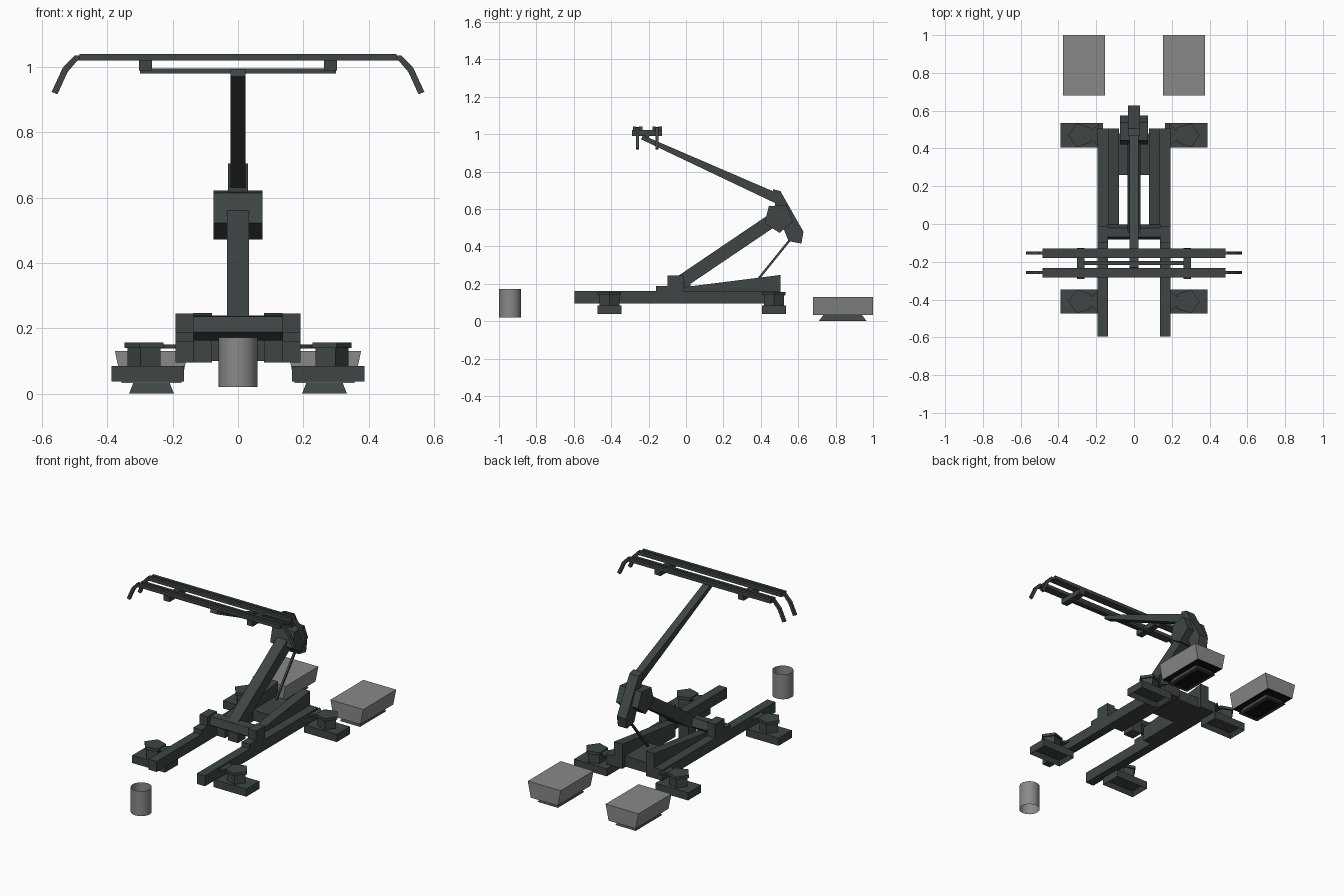
import bpy, bmesh, math
from mathutils import Vector

if "Cube" in bpy.data.objects:
    bpy.data.objects.remove(bpy.data.objects["Cube"])


def material(name, rgb):
    m = bpy.data.materials.new(name)
    m.diffuse_color = (*rgb, 1)
    m.use_nodes = True
    m.node_tree.nodes["Principled BSDF"].inputs["Base Color"].default_value = m.diffuse_color
    return m


DARK = material("dark_slate", (0.05, 0.06, 0.06))
GREY = material("mid_grey", (0.25, 0.25, 0.25))
BLACK = material("black", (0.006, 0.006, 0.006))


def finish(name, bm, *mats):
    bmesh.ops.recalc_face_normals(bm, faces=bm.faces)
    me = bpy.data.meshes.new(name)
    bm.to_mesh(me)
    bm.free()
    ob = bpy.data.objects.new(name, me)
    bpy.context.collection.objects.link(ob)
    for m in mats or (DARK,):
        me.materials.append(m)
    return ob


def prism(name, pts, axis, a, b, scale_a=1.0, mats=()):
    """Extrude a 2D profile along an axis from a to b."""
    def place(p, t):
        return {"x": (t, p[0], p[1]), "y": (p[0], t, p[1]), "z": (p[0], p[1], t)}[axis]
    bm = bmesh.new()
    c = [sum(p[i] for p in pts) / len(pts) for i in (0, 1)]
    lo = [bm.verts.new(place([c[i] + (p[i] - c[i]) * scale_a for i in (0, 1)], a)) for p in pts]
    hi = [bm.verts.new(place(p, b)) for p in pts]
    bm.faces.new(lo)
    bm.faces.new(hi)
    n = len(pts)
    for i in range(n):
        j = (i + 1) % n
        bm.faces.new((lo[i], lo[j], hi[j], hi[i]))
    return finish(name, bm, *mats)


def rect(x0, x1, y0, y1):
    return [(x0, y0), (x1, y0), (x1, y1), (x0, y1)]


def box(name, x0, x1, y0, y1, z0, z1):
    return prism(name, rect(x0, x1, y0, y1), "z", z0, z1)


def ngon(cx, cy, r, n, start):
    return [(cx + r * math.cos(math.radians(start + 360 * i / n)),
             cy + r * math.sin(math.radians(start + 360 * i / n))) for i in range(n)]


def beam(name, p, q, w, h0, h1):
    """Tapered bar in the yz plane, half width w, half heights h0 and h1."""
    p, q = Vector(p), Vector(q)
    d = (q - p).normalized()
    n = Vector((-d.y, d.x))
    return prism(name, [p + n * h0, q + n * h1, q - n * h1, p - n * h0], "x", -w, w)


for s, side in ((-1, "left"), (1, "right")):
    # base rails with pivot post, step and sloping spring housing
    box(side + "_rail", s * 0.137, s * 0.192, -0.595, 0.505, 0.095, 0.16)
    box(side + "_pivot_post", s * 0.137, s * 0.192, -0.1, -0.01, 0.15, 0.245)
    box(side + "_post_step", s * 0.137, s * 0.192, -0.16, -0.1, 0.15, 0.188)
    prism(side + "_spring_housing", [(-0.01, 0.095), (0.505, 0.095), (0.505, 0.247), (-0.01, 0.182)],
          "x", s * 0.08, s * 0.137)

    # feet with hollow undersides, five-sided insulators and brackets
    for y, end in ((-0.41, "front"), (0.47, "rear")):
        name = f"{end}_{side}_"
        foot = box(name + "foot", s * 0.165, s * 0.388, y - 0.064, y + 0.064, 0.037, 0.084)
        bm = bmesh.new()
        bm.from_mesh(foot.data)
        bm.faces.ensure_lookup_table()
        bottom = min(bm.faces, key=lambda f: f.calc_center_median().z)
        bmesh.ops.inset_region(bm, faces=[bottom], thickness=0.025, depth=0)
        bmesh.ops.translate(bm, verts=bottom.verts, vec=(0, 0, 0.025))
        bm.to_mesh(foot.data)
        bm.free()
        start = 0 if s > 0 else 180
        prism(name + "insulator", ngon(s * 0.282, y, 0.056, 5, start), "z", 0.08, 0.142)
        prism(name + "insulator_cap", ngon(s * 0.282, y, 0.066, 5, start), "z", 0.14, 0.157)
        prism(name + "bracket", [(s * 0.28, y - 0.02), (s * 0.225, y - 0.025), (s * 0.185, y - 0.06),
                                 (s * 0.185, y + 0.06), (s * 0.225, y + 0.025), (s * 0.28, y + 0.02)],
              "z", 0.138, 0.15)

    # grey roof box on a dark flared plinth
    cx = s * 0.265
    body = prism(side + "_roof_box", rect(cx - 0.112, cx + 0.112, 0.68, 1.0), "z", 0.033, 0.13, 0.82,
                 (GREY, BLACK))
    for v in body.data.vertices:
        v.co.y = 0.68 if v.co.y < 0.84 else 1.0
    for f in body.data.polygons:
        f.material_index = int(f.normal.z < -0.9)
    plinth = prism(side + "_box_plinth", rect(cx - 0.055, cx + 0.055, 0.735, 0.94), "z", 0.0, 0.034, 1.25,
                   (DARK, BLACK))
    bm = bmesh.new()
    bm.from_mesh(plinth.data)
    bottom = min(bm.faces, key=lambda f: f.calc_center_median().z)
    bmesh.ops.inset_region(bm, faces=[bottom], thickness=0.025, depth=0)
    bottom.material_index = 1
    bm.to_mesh(plinth.data)
    bm.free()

# cross pieces between the rails
prism("pivot_shaft", ngon(-0.043, 0.204, 0.042, 5, 58), "x", -0.14, 0.14)
box("pivot_lug", -0.034, 0.034, -0.05, 0.025, 0.11, 0.21)
box("rear_cross_box", -0.08, 0.08, 0.26, 0.48, 0.1, 0.165)

# folding arm: lower arm, elbow drum, elbow bracket, upper arm
beam("lower_arm", (-0.04, 0.2), (0.5, 0.565), 0.034, 0.036, 0.036)
prism("elbow_drum", ngon(0.495, 0.553, 0.081, 5, 58), "x", -0.075, 0.075)
prism("elbow_bracket", [(0.465, 0.705), (0.505, 0.695), (0.628, 0.478), (0.617, 0.415),
                        (0.548, 0.428), (0.48, 0.6)], "x", -0.031, 0.031)
beam("upper_arm", (0.5, 0.65), (-0.235, 0.983), 0.023, 0.027, 0.012)
beam("pull_rod", (0.56, 0.44), (0.37, 0.205), 0.006, 0.006, 0.006)

# collector head: support tube and cross bars
box("head_tube", -0.3, 0.3, -0.217, -0.197, 0.981, 0.996)
for s, side in ((-1, "left"), (1, "right")):
    box(side + "_head_bar", s * 0.263, s * 0.303, -0.29, -0.128, 0.99, 1.022)

# two collector strips with drooping horns
half = [(0.0, 1.037), (0.5, 1.036), (0.537, 0.998), (0.571, 0.924),
        (0.553, 0.917), (0.522, 0.985), (0.492, 1.02), (0.0, 1.02)]
for y, end in ((-0.258, "front"), (-0.154, "rear")):
    for s, side in ((-1, "left"), (1, "right")):
        prism(f"{end}_{side}_horn", [(s * x, z) for x, z in half], "y", y - 0.008, y + 0.008)
        box(f"{end}_{side}_contact_strip", -0.485, 0.485, y + s * 0.008, y + s * 0.025, 1.02, 1.041)

# open grey tube at the front
bm = bmesh.new()
bmesh.ops.create_cone(bm, cap_ends=False, segments=24, radius1=0.059, radius2=0.059, depth=0.153)
bmesh.ops.translate(bm, verts=bm.verts, vec=(0, -0.941, 0.096))
for f in bm.faces:
    f.smooth = True
finish("front_tube", bm, GREY)
